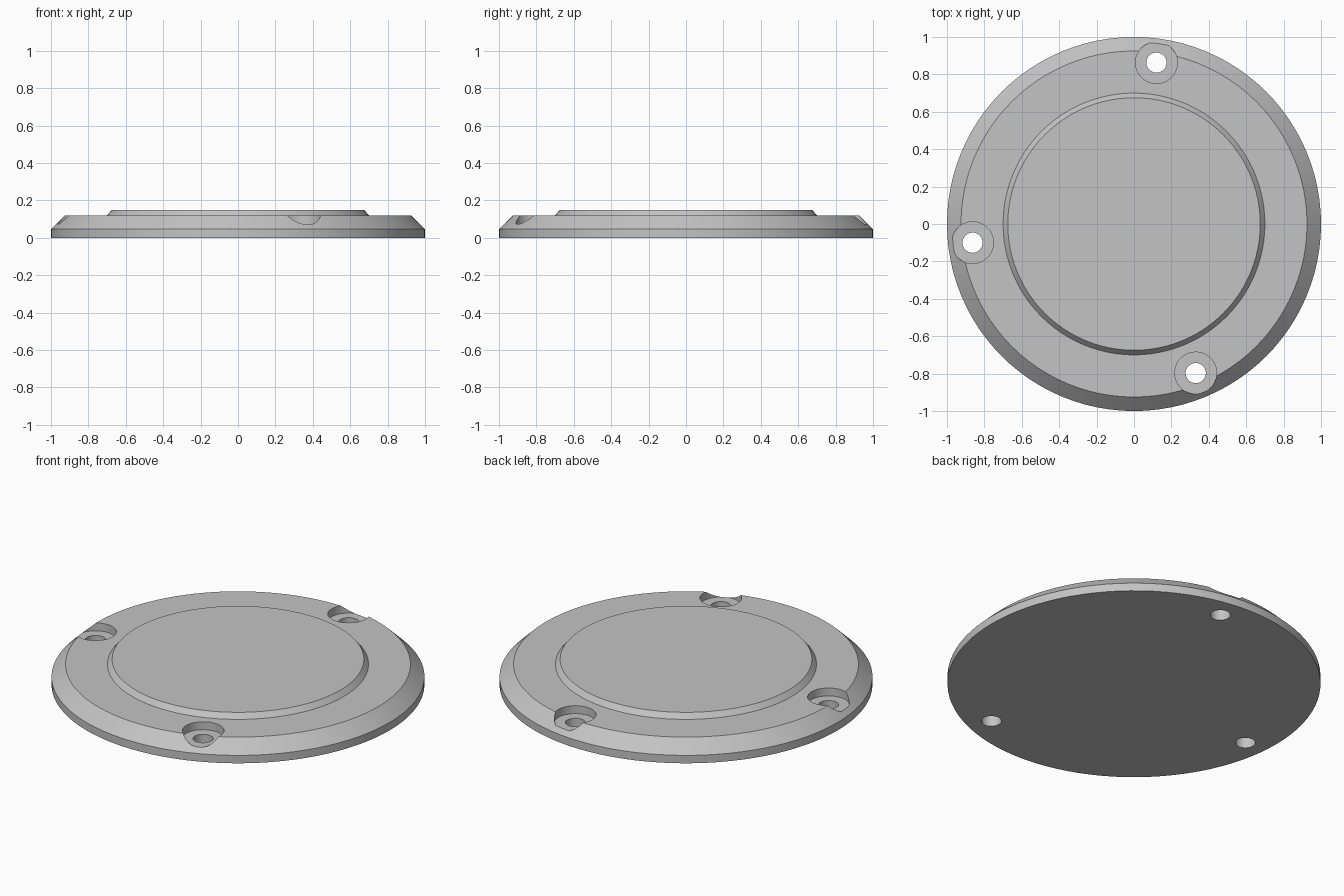
import bpy, bmesh
from math import cos, sin, tau, radians

cube = bpy.data.objects.get("Cube")
if cube:
    bpy.data.objects.remove(cube, do_unlink=True)

# Single grey finish
grey = bpy.data.materials.new("plain grey")
grey.use_nodes = True
colour = (0.55, 0.55, 0.55, 1)
grey.diffuse_color = colour
grey.node_tree.nodes["Principled BSDF"].inputs["Base Color"].default_value = colour


def turned(name, profile, segments, location=(0, 0, 0)):
    """Closed solid of revolution from (radius, height) points, bottom to top."""
    bm = bmesh.new()
    rings = [[bm.verts.new((r * cos(tau * i / segments), r * sin(tau * i / segments), z))
              for i in range(segments)] for r, z in profile]
    bm.faces.new(reversed(rings[0]))
    bm.faces.new(rings[-1])
    for low, high in zip(rings, rings[1:]):
        for i in range(segments):
            j = (i + 1) % segments
            bm.faces.new((low[i], low[j], high[j], high[i]))
    mesh = bpy.data.meshes.new(name)
    bm.to_mesh(mesh)
    bm.free()
    mesh.materials.append(grey)
    obj = bpy.data.objects.new(name, mesh)
    obj.location = location
    bpy.context.collection.objects.link(obj)
    return obj


# Round cover with straight rim, sloped shoulder and raised centre panel
cover = turned("round_cover", [(1, 0), (1, 0.047), (0.925, 0.12), (0.70, 0.12), (0.675, 0.15)], 96)

# Three counterbored screw holes near the rim
bore = [(0.054, -0.1), (0.054, 0.073), (0.112, 0.073), (0.112, 0.3)]
cutters = [turned("screw_hole_cutter", bore, 40, (x, y, 0))
           for x, y in ((0.12, 0.863), (-0.863, -0.10), (0.33, -0.797))]

bpy.ops.object.select_all(action="DESELECT")
bpy.context.view_layer.objects.active = cover
cover.select_set(True)
for cutter in cutters:
    cutter.hide_render = True
    cut = cover.modifiers.new("screw_hole", "BOOLEAN")
    cut.operation = "DIFFERENCE"
    cut.solver = "EXACT"
    cut.object = cutter
    bpy.ops.object.modifier_apply(modifier=cut.name)
for cutter in cutters:
    bpy.data.objects.remove(cutter, do_unlink=True)

# Smooth round walls, crisp edges
bpy.ops.object.shade_smooth_by_angle(angle=radians(25))
